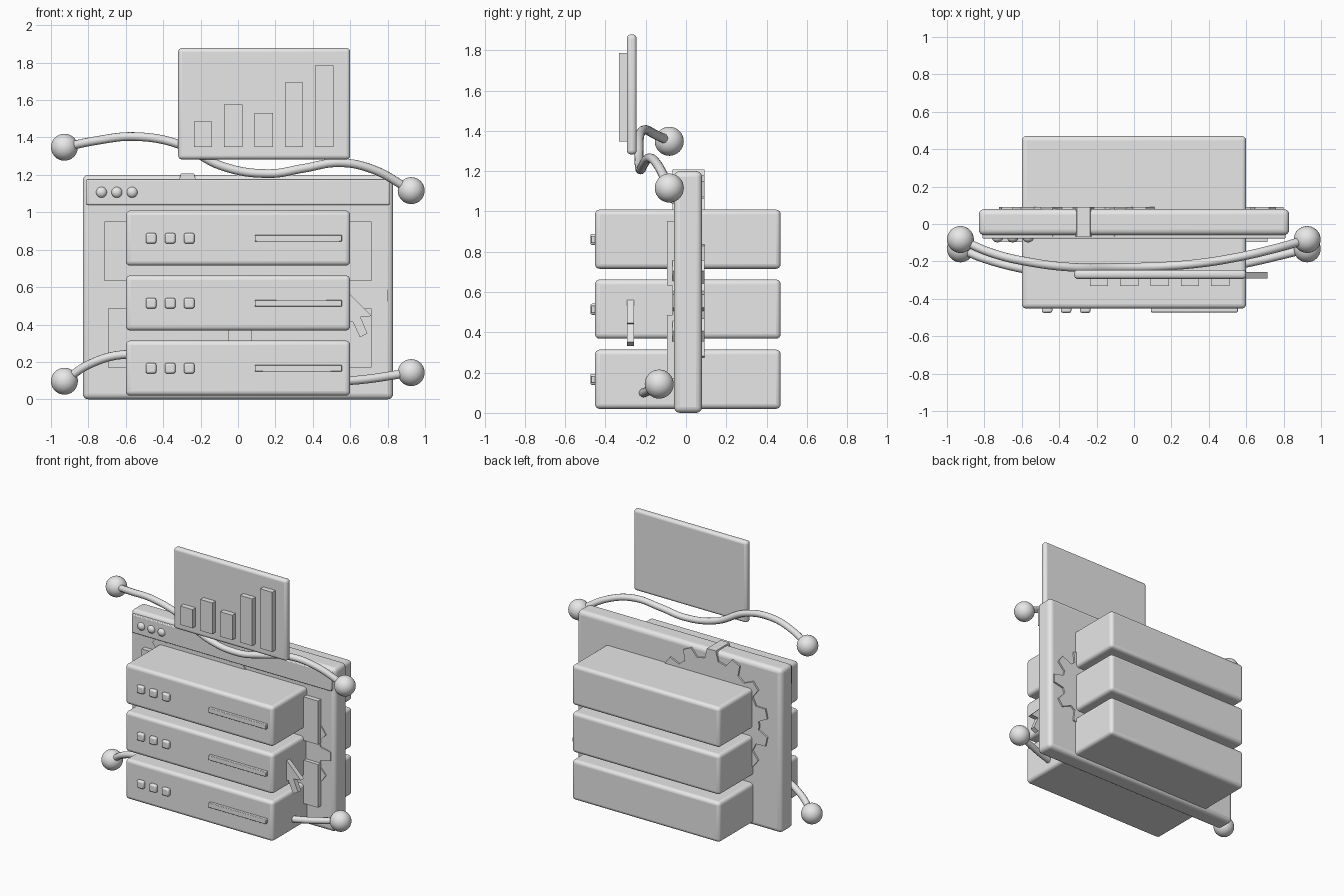
import bpy, bmesh, math

if "Cube" in bpy.data.objects:
    bpy.data.objects.remove(bpy.data.objects["Cube"])

grey = bpy.data.materials.new("grey")
grey.diffuse_color = (0.8, 0.8, 0.8, 1)
grey.use_nodes = True
grey.node_tree.nodes["Principled BSDF"].inputs["Base Color"].default_value = grey.diffuse_color


def finish(ob, name, smooth=True):
    ob.name = name
    ob.data.materials.clear()
    ob.data.materials.append(grey)
    if smooth:
        bpy.ops.object.select_all(action='DESELECT')
        ob.select_set(True)
        bpy.context.view_layer.objects.active = ob
        bpy.ops.object.shade_smooth_by_angle(angle=math.radians(35))
    return ob


def box(name, x0, x1, y0, y1, z0, z1, bevel=0.0, segments=3):
    bpy.ops.mesh.primitive_cube_add(
        size=1, location=((x0 + x1) / 2, (y0 + y1) / 2, (z0 + z1) / 2))
    ob = bpy.context.object
    ob.scale = (x1 - x0, y1 - y0, z1 - z0)
    bpy.ops.object.transform_apply(location=False, rotation=False, scale=True)
    if bevel:
        m = ob.modifiers.new("round", 'BEVEL')
        m.width, m.segments = bevel, segments
    return finish(ob, name, bool(bevel))


def ball(name, loc, r, depth=1.0):
    bpy.ops.mesh.primitive_uv_sphere_add(
        segments=32, ring_count=16, radius=r, location=loc)
    ob = bpy.context.object
    ob.scale.y = depth
    return finish(ob, name)


def plate(name, outline, y0, y1):
    """Extrude an x-z outline from y0 to y1."""
    bm = bmesh.new()
    face = bm.faces.new([bm.verts.new((x, y0, z)) for x, z in outline])
    ext = bmesh.ops.extrude_face_region(bm, geom=[face])
    for v in ext["geom"]:
        if isinstance(v, bmesh.types.BMVert):
            v.co.y = y1
    bmesh.ops.recalc_face_normals(bm, faces=bm.faces)
    me = bpy.data.meshes.new(name)
    bm.to_mesh(me)
    bm.free()
    ob = bpy.data.objects.new(name, me)
    bpy.context.collection.objects.link(ob)
    return finish(ob, name)


def gear(name, cx, cz, root, tip, teeth, phase, root_w, tip_w):
    """Toothed disc; widths are the full widths of a tooth."""
    pts = []
    step = 2 * math.pi / teeth
    for i in range(teeth):
        a = phase + i * step
        ra, ta = root_w / 2 / root, tip_w / 2 / tip
        gap = step - 2 * ra
        ring = [(root, -ra), (tip, -ta), (tip, ta), (root, ra),
                (root, ra + gap / 3), (root, ra + 2 * gap / 3)]
        pts += [(cx + r * math.cos(a + d), cz + r * math.sin(a + d)) for r, d in ring]
    return plate(name, pts, -0.068, 0.092)


def cable(name, points, r=0.023):
    cu = bpy.data.curves.new(name, 'CURVE')
    cu.dimensions = '3D'
    cu.bevel_depth, cu.bevel_resolution, cu.resolution_u = r, 4, 8
    sp = cu.splines.new('BEZIER')
    sp.bezier_points.add(len(points) - 1)
    for bp, p in zip(sp.bezier_points, points):
        bp.co = p
        bp.handle_left_type = bp.handle_right_type = 'AUTO'
    ob = bpy.data.objects.new(name, cu)
    bpy.context.collection.objects.link(ob)
    bpy.ops.object.select_all(action='DESELECT')
    ob.select_set(True)
    bpy.context.view_layer.objects.active = ob
    bpy.ops.object.convert(target='MESH')
    finish(bpy.context.object, name)
    for tag, p in (("left", points[0]), ("right", points[-1])):
        ball(f"{name}_{tag}_end", p, 0.072)


# Window panel with title bar and round buttons
box("window_panel", -0.83, 0.83, -0.06, 0.08, 0.0, 1.2, 0.03, 4)
box("title_bar", -0.81, 0.81, -0.078, -0.04, 1.04, 1.175, 0.006, 2)
for i in range(3):
    ball(f"window_button_{i}", (-0.73 + 0.082 * i, -0.075, 1.107), 0.029, 0.8)

# Content cards on the panel
box("wide_card", -0.715, 0.715, -0.095, -0.05, 0.632, 0.952)
box("left_card", -0.695, -0.05, -0.095, -0.05, 0.17, 0.487)
box("right_card", 0.07, 0.715, -0.095, -0.05, 0.17, 0.487)

# Gears set through the panel
gear("large_gear", -0.27, 0.752, 0.385, 0.458, 14, math.pi / 2, 0.11, 0.07)
gear("small_gear", 0.5, 0.555, 0.222, 0.3, 10, 0.0, 0.1, 0.064)

# Stacked server units with lights and slot
for i, z in enumerate((0.167, 0.515, 0.862)):
    box(f"server_{i}", -0.6, 0.6, -0.452, 0.47, z - 0.147, z + 0.147, 0.024, 4)
    for j in range(3):
        x = -0.465 + 0.102 * j
        box(f"server_{i}_light_{j}", x - 0.028, x + 0.028, -0.475, -0.44,
            z - 0.029, z + 0.027, 0.01, 2)
    box(f"server_{i}_slot", 0.09, 0.555, -0.472, -0.44, z - 0.019, z + 0.017, 0.004, 2)

# Floating chart screen with bars
box("chart_screen", -0.32, 0.6, -0.294, -0.245, 1.283, 1.878, 0.02, 4)
for i, top in enumerate((1.485, 1.577, 1.53, 1.693, 1.785)):
    x = -0.187 + 0.162 * i
    box(f"chart_bar_{i}", x - 0.049, x + 0.049, -0.332, -0.285, 1.348, top)

# Mouse pointer arrow
plate("pointer", [(0.52, 0.64), (0.715, 0.445), (0.655, 0.44), (0.692, 0.352),
                  (0.652, 0.332), (0.612, 0.418), (0.52, 0.375)], -0.292, -0.257)

# Cables with ball ends
cable("upper_cable", [(-0.928, -0.083, 1.348), (-0.76, -0.155, 1.383),
                      (-0.55, -0.205, 1.405), (-0.32, -0.232, 1.365),
                      (-0.08, -0.232, 1.245), (0.17, -0.225, 1.207),
                      (0.35, -0.21, 1.235), (0.54, -0.18, 1.265),
                      (0.72, -0.14, 1.23), (0.926, -0.083, 1.116)])
cable("lower_cable", [(-0.928, -0.133, 0.097), (-0.8, -0.185, 0.185),
                      (-0.6, -0.238, 0.24), (-0.3, -0.28, 0.2), (0, -0.29, 0.14),
                      (0.3, -0.265, 0.1), (0.6, -0.21, 0.1), (0.926, -0.133, 0.143)])
